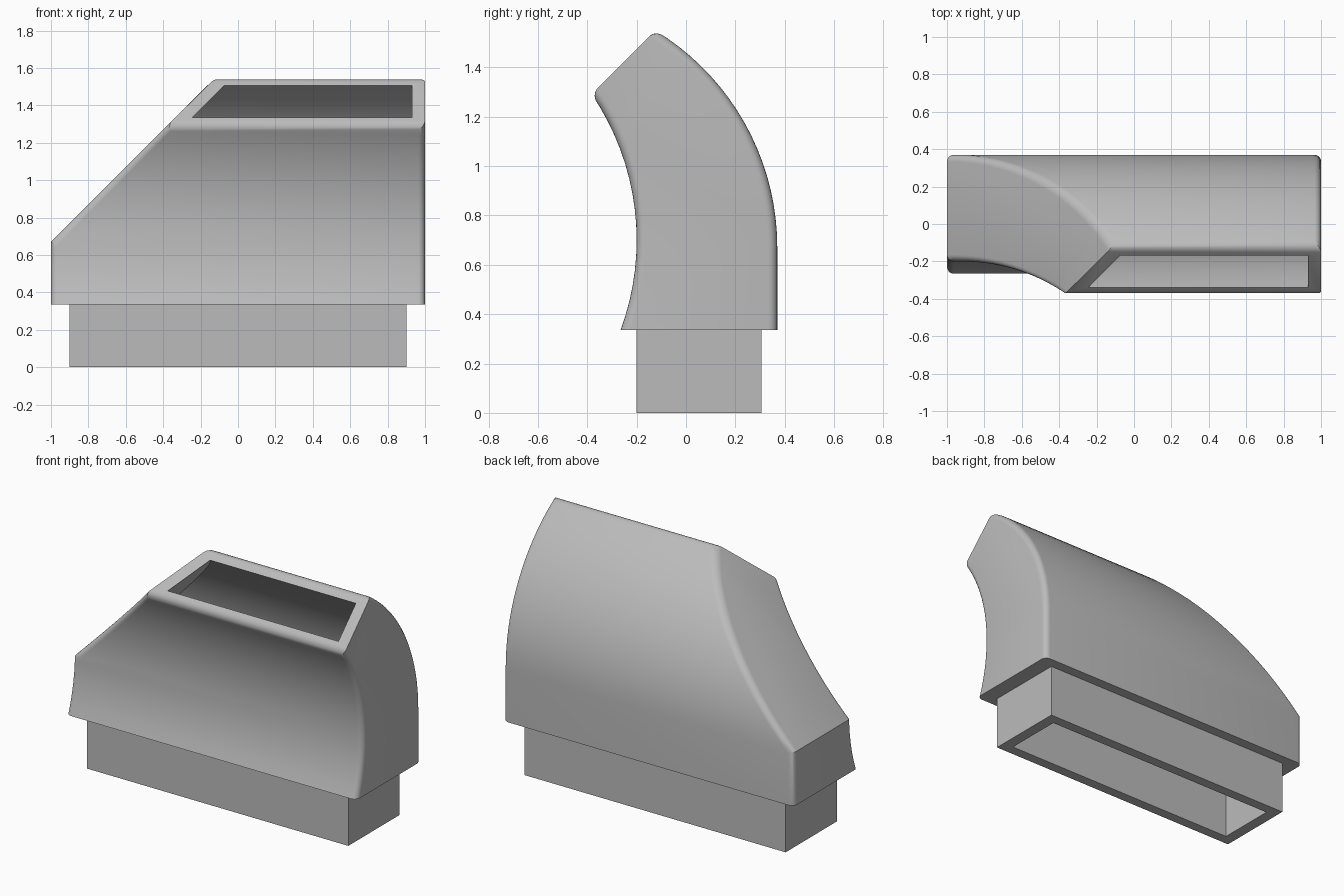
import bpy, bmesh, math
from mathutils import Vector

if "Cube" in bpy.data.objects:
    bpy.data.objects.remove(bpy.data.objects["Cube"])

grey = bpy.data.materials.new("plain grey")
grey.diffuse_color = (0.5, 0.5, 0.5, 1)
grey.use_nodes = True
grey.node_tree.nodes["Principled BSDF"].inputs["Base Color"].default_value = grey.diffuse_color


def make_object(name, bm):
    bmesh.ops.recalc_face_normals(bm, faces=bm.faces)
    mesh = bpy.data.meshes.new(name)
    bm.to_mesh(mesh)
    bm.free()
    mesh.materials.append(grey)
    obj = bpy.data.objects.new(name, mesh)
    bpy.context.collection.objects.link(obj)
    return obj


def box(name, lo, hi):
    bm = bmesh.new()
    bmesh.ops.create_cube(bm, size=1)
    for v in bm.verts:
        v.co = [(a + b) / 2 + c * (b - a) for a, b, c in zip(lo, hi, v.co)]
    return make_object(name, bm)


def arc(cy, cz, r, z_start, mouth, n):
    """Arc in the YZ plane from height z_start to the line z - y = mouth."""
    t0 = math.asin((z_start - cz) / r)
    t1 = math.pi / 4 + math.asin((mouth + cy - cz) / r / math.sqrt(2))
    return [(cy + r * math.cos(t0 + (t1 - t0) * i / n),
             cz + r * math.sin(t0 + (t1 - t0) * i / n)) for i in range(n + 1)]


def hood(inset, half_x, floor, mouth, slope):
    """Bent duct solid with its upper left corner sliced off at 45 degrees."""
    back = arc(-0.66, 0.67, 1.03 - inset, 0.67, mouth, 18)
    front = arc(-1.25, 0.70, 1.05 + inset, floor, mouth, 16)
    profile = [(0.37 - inset, floor)] + back + front[::-1]
    bm = bmesh.new()
    face = bm.faces.new([bm.verts.new((-half_x, y, z)) for y, z in profile])
    out = bmesh.ops.extrude_face_region(bm, geom=[face])
    for v in out["geom"]:
        if isinstance(v, bmesh.types.BMVert):
            v.co.x = half_x
    bmesh.ops.recalc_face_normals(bm, faces=bm.faces)
    cut = bmesh.ops.bisect_plane(
        bm, geom=bm.verts[:] + bm.edges[:] + bm.faces[:], dist=1e-4,
        plane_co=(0, 0, slope), plane_no=(-1, 0, 1), clear_outer=True)
    rim = [e for e in cut["geom_cut"] if isinstance(e, bmesh.types.BMEdge) and e.is_boundary]
    bmesh.ops.edgeloop_fill(bm, edges=rim)
    bmesh.ops.recalc_face_normals(bm, faces=bm.faces)
    return bm


# Outer hood, with the edges of its front and back skins rounded
bm = hood(0, 1.0, 0.335, 1.675, 1.67)
mouth_normal = Vector((0, -1, 1)).normalized()


def kind(f):
    if f.normal.z < -0.99:
        return "bottom"
    if abs(f.normal.x) > 0.1 or f.normal.dot(mouth_normal) > 0.99:
        return "cap"
    return "skin"


edges = [e for e in bm.edges if sorted(kind(f) for f in e.link_faces) == ["cap", "skin"]]
bmesh.ops.bevel(bm, geom=edges, offset=0.036, segments=5, profile=0.5,
                affect='EDGES', clamp_overlap=False)
body = make_object("hood", bm)

# Rectangular connecting collar
collar = box("collar", (-0.9, -0.2, 0), (0.9, 0.305, 0.335))

# Hollow passage through both parts
cavity = make_object("cavity_cutter", hood(0.06, 0.93, 0.40, 1.78, 1.58))
throat = box("throat_cutter", (-0.83, -0.135, -0.1), (0.83, 0.24, 0.45))


def subtract(obj, cutters):
    bpy.ops.object.select_all(action='DESELECT')
    bpy.context.view_layer.objects.active = obj
    obj.select_set(True)
    for c in cutters:
        mod = obj.modifiers.new("hollow", 'BOOLEAN')
        mod.operation = 'DIFFERENCE'
        mod.solver = 'EXACT'
        mod.object = c
        bpy.ops.object.modifier_apply(modifier=mod.name)
    bpy.ops.object.shade_smooth_by_angle(angle=math.radians(25))


subtract(body, [cavity, throat])
subtract(collar, [throat])
for c in (cavity, throat):
    bpy.data.objects.remove(c, do_unlink=True)
